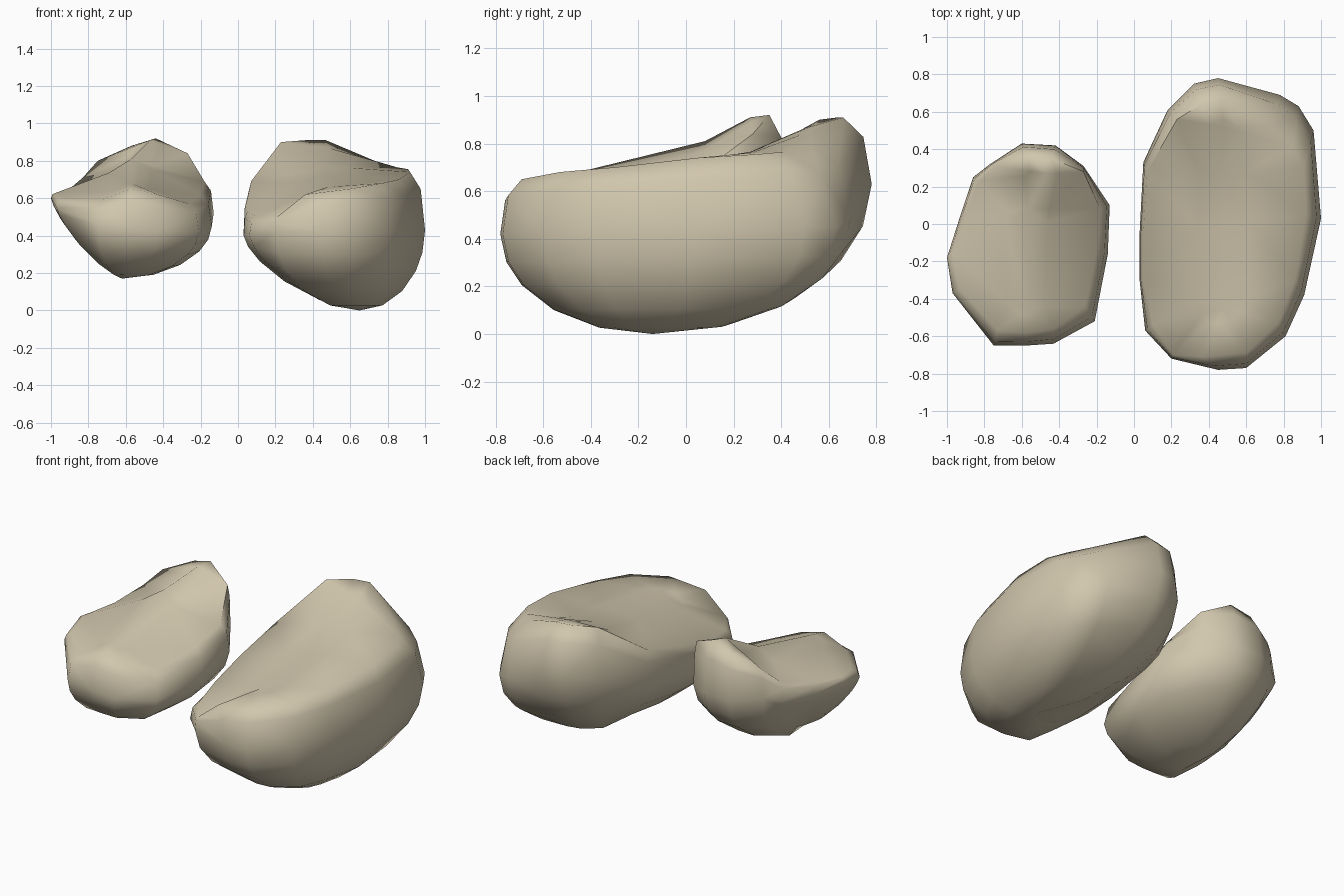
import bpy, bmesh
from math import cos, sin, radians
from mathutils import Vector

cube = bpy.data.objects.get("Cube")
if cube:
    bpy.data.objects.remove(cube, do_unlink=True)

# Single sandy stone colour
stone = bpy.data.materials.new("sandy_stone")
stone.use_nodes = True
stone_colour = (0.64, 0.57, 0.42, 1)
stone.diffuse_color = stone_colour
stone.node_tree.nodes["Principled BSDF"].inputs["Base Color"].default_value = stone_colour


def underside_ring(outline, base, spread, straight_left, left_power, round_power):
    """Shrink the widest outline towards the base point along a rounded curve."""
    ring = []
    for point in outline:
        power = left_power if point.x < straight_left else round_power
        depth = 1 - (1 - spread ** power) ** (1 / power)
        xy = base.lerp(point, spread)
        ring.append(Vector((xy.x, xy.y, base.z + (point.z - base.z) * depth)))
    return ring


def shoulder_ring(outline, rim, angle):
    """Round the side from the widest outline up to the top rim."""
    ring = []
    for low, high in zip(outline, rim):
        inward = low.lerp(high, 1 - cos(angle))
        upward = low.lerp(high, sin(angle))
        ring.append(Vector((inward.x, inward.y, upward.z)))
    return ring


def crest_ring(rim, crest):
    """Snap every rim point to the nearest crest point along the length."""
    return [min(crest, key=lambda c: abs(c.y - point.y)).copy() for point in rim]


def hollow_ring(rim, crest, straight_left, hollow):
    """Sink the top between the left rim and the crest."""
    ring = []
    for low, high in zip(rim, crest):
        point = low.lerp(high, 0.7)
        if low.x < straight_left:
            point.z -= hollow
        ring.append(point)
    return ring


def make_boulder(name, sides, crest, base, straight_left, left_power,
                 round_power, hollow):
    outline = [Vector(row[:3]) for row in sides]
    rim = [Vector(row[3:]) for row in sides]
    base = Vector(base)
    top = crest_ring(rim, [Vector(point) for point in crest])

    rings = [underside_ring(outline, base, spread, straight_left,
                            left_power, round_power)
             for spread in (.35, .65, .86, .96)]
    rings += [outline, shoulder_ring(outline, rim, radians(45)), rim,
              hollow_ring(rim, top, straight_left, hollow), top]

    bm = bmesh.new()
    rows = [[bm.verts.new(point) for point in ring] for ring in rings]
    bottom = bm.verts.new(base)
    count = len(sides)
    for i in range(count):
        j = (i + 1) % count
        bm.faces.new((bottom, rows[0][j], rows[0][i]))
        for lower, upper in zip(rows, rows[1:]):
            bm.faces.new((lower[i], lower[j], upper[j], upper[i]))

    # Close the top along the crest
    bmesh.ops.remove_doubles(bm, verts=bm.verts[:], dist=0.0005)
    bmesh.ops.triangulate(bm, faces=bm.faces[:])
    bmesh.ops.recalc_face_normals(bm, faces=bm.faces[:])

    mesh = bpy.data.meshes.new(name)
    bm.to_mesh(mesh)
    bm.free()
    mesh.materials.append(stone)
    boulder = bpy.data.objects.new(name, mesh)
    bpy.context.collection.objects.link(boulder)
    bpy.ops.object.select_all(action='DESELECT')
    boulder.select_set(True)
    bpy.context.view_layer.objects.active = boulder
    bpy.ops.object.shade_smooth_by_angle(angle=radians(65))


# Each row: a point on the widest outline, then the matching point on the top rim
large_sides = [
    (.45, .78, .63, .47, .66, .91),
    (.32, .75, .63, .36, .64, .91),
    (.18, .61, .6, .23, .56, .9),
    (.05, .33, .48, .07, .28, .69),
    (.03, -.05, .42, .05, -.05, .6),
    (.03, -.3, .4, .05, -.3, .53),
    (.06, -.57, .4, .1, -.54, .5),
    (.2, -.72, .42, .21, -.7, .5),
    (.45, -.78, .42, .36, -.71, .62),
    (.6, -.77, .42, .6, -.69, .65),
    (.81, -.6, .42, .77, -.53, .68),
    (.91, -.38, .43, .86, -.3, .7),
    (1, .03, .43, .92, .05, .74),
    (.96, .5, .45, .91, .3, .755),
    (.88, .63, .45, .85, .41, .765),
    (.78, .69, .48, .73, .52, .8),
]
large_crest = [(.48, .52, .87), (.47, .27, .765), (.47, 0, .72), (.48, -.45, .66)]
make_boulder("large_boulder", large_sides, large_crest, (.65, -.14, 0),
             .1, 1.5, 2, 0)

small_sides = [
    (-.6, .43, .6, -.57, .37, .88),
    (-.42, .42, .6, -.44, .35, .92),
    (-.27, .31, .57, -.27, .28, .84),
    (-.13, .1, .52, -.18, .08, .69),
    (-.14, -.16, .45, -.2, -.14, .62),
    (-.21, -.52, .42, -.26, -.44, .57),
    (-.43, -.64, .42, -.43, -.56, .62),
    (-.58, -.65, .44, -.57, -.58, .65),
    (-.75, -.65, .46, -.73, -.57, .59),
    (-.97, -.37, .55, -.93, -.35, .6),
    (-1, -.18, .6, -.97, -.16, .63),
    (-.93, .04, .58, -.9, .04, .65),
    (-.86, .25, .6, -.83, .23, .71),
    (-.77, .32, .62, -.75, .31, .8),
]
small_crest = [(-.47, .27, .91), (-.57, .08, .81), (-.57, -.45, .68)]
make_boulder("small_boulder", small_sides, small_crest, (-.62, -.3, .17),
             -.8, 1.3, 1.9, .02)
